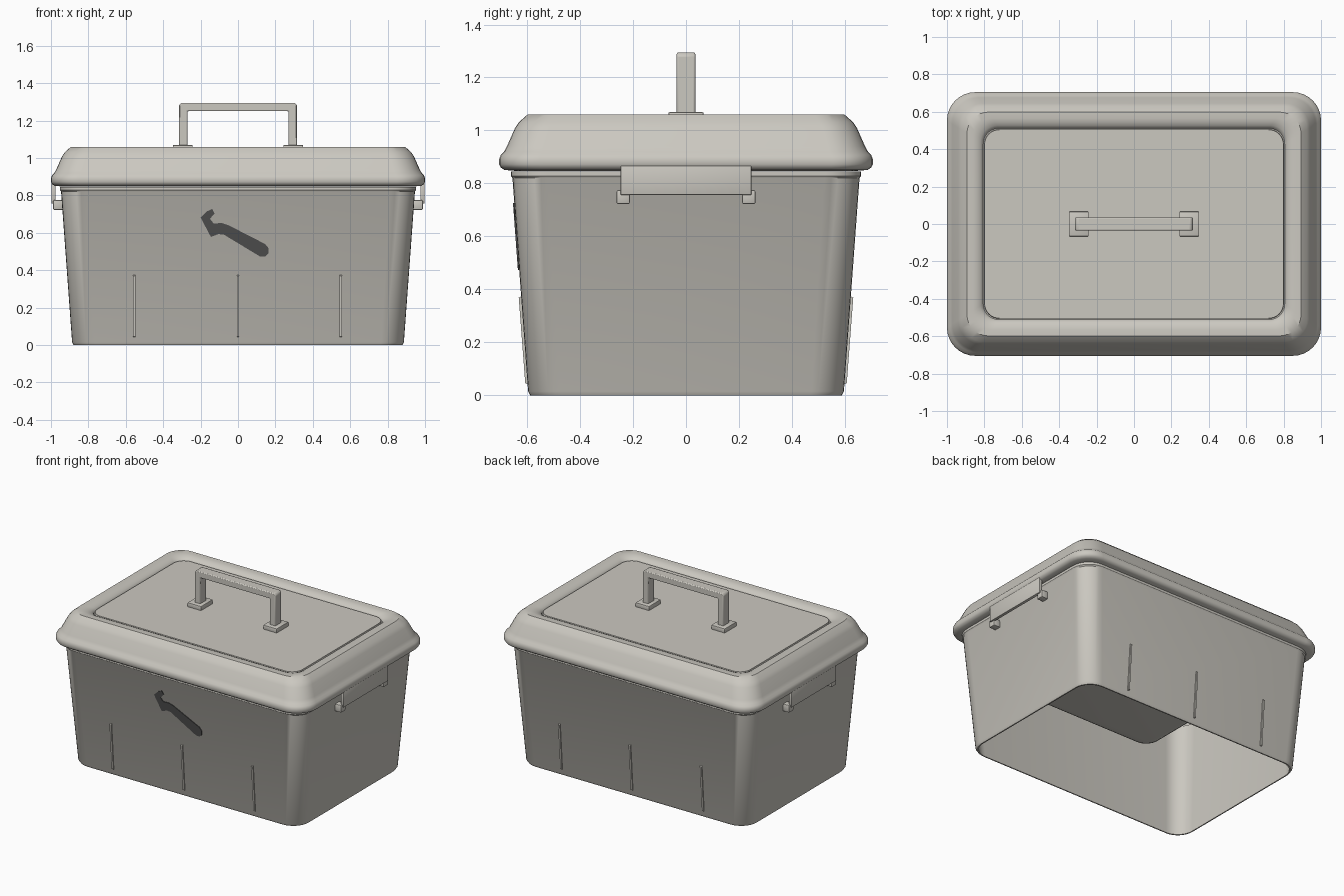
import bpy, bmesh, math
from mathutils import Vector

if "Cube" in bpy.data.objects:
    bpy.data.objects.remove(bpy.data.objects["Cube"])


def material(name, rgb):
    m = bpy.data.materials.new(name)
    m.diffuse_color = (*rgb, 1)
    m.use_nodes = True
    m.node_tree.nodes["Principled BSDF"].inputs["Base Color"].default_value = m.diffuse_color
    return m


PLASTIC = material("warm_grey_plastic", (0.60, 0.58, 0.53))
DARK = material("dark_grey_marking", (0.075, 0.075, 0.075))


def finish(bm, name, mat=PLASTIC, angle=35):
    bmesh.ops.recalc_face_normals(bm, faces=bm.faces)
    me = bpy.data.meshes.new(name)
    bm.to_mesh(me)
    bm.free()
    me.materials.append(mat)
    me.shade_smooth()
    me.set_sharp_from_angle(angle=math.radians(angle))
    ob = bpy.data.objects.new(name, me)
    bpy.context.collection.objects.link(ob)
    return ob


def rounded_rect(hx, hy, r, z, steps=8):
    pts = []
    for i, (sx, sy) in enumerate(((1, 1), (-1, 1), (-1, -1), (1, -1))):
        for k in range(steps + 1):
            a = math.pi / 2 * (i + k / steps)
            pts.append((sx * (hx - r) + r * math.cos(a),
                        sy * (hy - r) + r * math.sin(a), z))
    return pts


def loft(name, profile, extra, radius, cap_start=False, cap_end=False, angle=35):
    """Stack rounded rectangles; profile holds (half depth, height)."""
    bm = bmesh.new()
    rings = [[bm.verts.new(p) for p in rounded_rect(h + extra, h, radius(h), z)]
             for h, z in profile]
    n = len(rings[0])
    for a, b in zip(rings, rings[1:]):
        for i in range(n):
            j = (i + 1) % n
            bm.faces.new((a[i], a[j], b[j], b[i]))
    if cap_start:
        bm.faces.new(rings[0])
    if cap_end:
        bm.faces.new(rings[-1])
    bmesh.ops.remove_doubles(bm, verts=bm.verts, dist=1e-5)
    return finish(bm, name, angle=angle)


def box(name, lo, hi, bevel=0.0):
    bm = bmesh.new()
    bmesh.ops.create_cube(bm, size=1)
    lo, hi = Vector(lo), Vector(hi)
    for v in bm.verts:
        v.co = Vector([(lo[i] + hi[i]) / 2 + v.co[i] * (hi[i] - lo[i]) for i in range(3)])
    if bevel:
        bmesh.ops.bevel(bm, geom=bm.edges[:], offset=bevel, segments=2,
                        profile=0.5, affect='EDGES')
    return finish(bm, name)


def prism(name, pts, offset, mat=PLASTIC):
    """Extrude a planar outline by an offset vector."""
    bm = bmesh.new()
    face = bm.faces.new([bm.verts.new(p) for p in pts])
    res = bmesh.ops.extrude_face_region(bm, geom=[face])
    moved = [g for g in res["geom"] if isinstance(g, bmesh.types.BMVert)]
    bmesh.ops.translate(bm, verts=moved, vec=offset)
    return finish(bm, name, mat, 25)


def wall(z):
    """Half depth of the tapered body at height z."""
    return 0.596 + 0.059 * (z - 0.015) / 0.805


# Tapered bin, open underneath, with a slim rim
loft("body", [(0.64, 0.845), (0.58, 0.0), (0.588, 0.0), (0.596, 0.015),
              (0.655, 0.82), (0.661, 0.828), (0.661, 0.845), (0.64, 0.845)],
     0.291, lambda h: 0.12 + (h - 0.59) * 0.2)

# Rolled lid edge, sloped shoulder and sunken top panel
loft("lid", [(0.65, 0.848), (0.685, 0.851), (0.699, 0.860), (0.705, 0.872),
             (0.705, 0.893), (0.699, 0.908), (0.687, 0.920), (0.676, 0.940),
             (0.645, 1.010), (0.630, 1.032), (0.598, 1.060), (0.565, 1.060),
             (0.545, 1.056), (0.526, 1.047), (0.514, 1.036), (0.511, 1.028),
             (0.506, 1.028), (0.504, 1.040)],
     0.295, lambda h: 0.08 + (h - 0.505) * 0.36, cap_end=True)

# Inner tray
loft("inner_tray", [(0.50, 0.53), (0.52, 0.534), (0.538, 0.546), (0.548, 0.565),
                    (0.55, 0.59), (0.56, 0.75)],
     0.03, lambda h: 0.09, cap_start=True)

# Stiffening ribs on front and back
for side, label in ((-1, "front"), (1, "back")):
    for i, x in enumerate((-0.555, 0.0, 0.55)):
        z0, z1 = 0.04, 0.375
        outline = [(x - 0.006, side * (wall(z0) - 0.004), z0),
                   (x - 0.006, side * (wall(z0) + 0.009), z0 + 0.006),
                   (x - 0.006, side * (wall(z1) + 0.009), z1 - 0.006),
                   (x - 0.006, side * (wall(z1) - 0.004), z1)]
        prism(f"{label}_rib_{i + 1}", outline, (0.012, 0, 0))

# Side latches: cover plate and two hooks each
for s, label in ((-1, "left"), (1, "right")):
    def span(a, b):
        return sorted((s * a, s * b))
    x0, x1 = span(0.975, 0.997)
    box(f"{label}_latch_plate", (x0, -0.247, 0.757), (x1, 0.247, 0.872), 0.003)
    x0, x1 = span(0.935, 0.988)
    for t, end in ((-1, "front"), (1, "back")):
        box(f"{label}_latch_hook_{end}", (x0, t * 0.237 - 0.025, 0.722),
            (x1, t * 0.237 + 0.025, 0.775), 0.006)

# Carrying handle: squared arch with bevelled edges
arch = [(-0.315, 1.045), (-0.315, 1.283), (-0.303, 1.295), (0.303, 1.295),
        (0.315, 1.283), (0.315, 1.045), (0.27, 1.045), (0.27, 1.25),
        (-0.27, 1.25), (-0.27, 1.045)]
handle = prism("handle", [(x, -0.035, z) for x, z in arch], (0, 0.07, 0))
soften = handle.modifiers.new("soft_edges", 'BEVEL')
soften.width = 0.006
soften.segments = 2
for s, label in ((-1, "left"), (1, "right")):
    box(f"handle_foot_{label}", (s * 0.295 - 0.053, -0.066, 1.036),
        (s * 0.295 + 0.053, 0.066, 1.069), 0.004)

# Flat hammer marking on the front wall
mark = [(-0.20, 0.682), (-0.165, 0.715), (-0.138, 0.727), (-0.125, 0.703),
        (-0.15, 0.675), (-0.13, 0.650), (-0.085, 0.652), (-0.05, 0.640),
        (0.145, 0.540), (0.163, 0.518), (0.162, 0.490), (0.145, 0.473),
        (0.118, 0.473), (-0.075, 0.590), (-0.105, 0.593), (-0.145, 0.578)]
prism("hammer_marking", [(x, -wall(z) + 0.003, z) for x, z in mark],
      (0, -0.008, 0), DARK)
